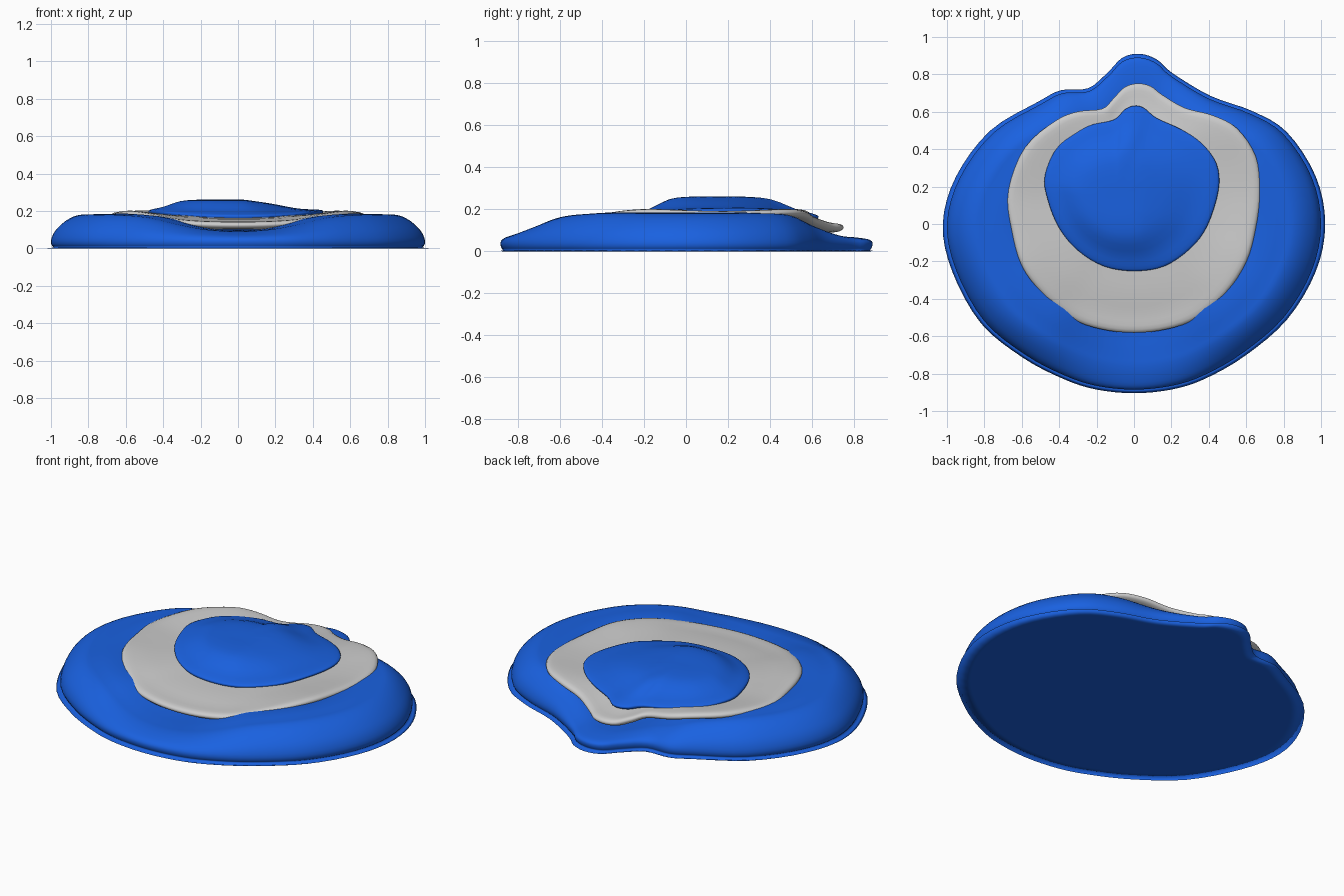
import bpy, bmesh
from mathutils import Vector


def spline(pts, n, closed):
    """Catmull-Rom curve through points, n steps per span."""
    p = [Vector(q) for q in pts]
    m = len(p)
    get = (lambda i: p[i % m]) if closed else (lambda i: p[max(0, min(m - 1, i))])
    out = []
    for i in range(m if closed else m - 1):
        a, b, c, d = (get(i + k) for k in (-1, 0, 1, 2))
        for s in range(n):
            t = s / n
            out.append(0.5 * (2 * b + (c - a) * t + (2 * a - 5 * b + 4 * c - d) * t * t
                              + (3 * b - a - 3 * c + d) * t ** 3))
    if not closed:
        out.append(p[-1].copy())
    return out


def layer(name, outline, centre, rings, tilt=0.0, mat=None):
    """Closed slab. Outline = x, y, rim height.
    Rings = scale about centre, weight of rim height, other height, offset."""
    rim = spline(outline, 4, True)
    prof = spline(rings, 3, False)
    bm = bmesh.new()
    loops = []
    for s, a, c, d in prof[1:-1]:
        loop = []
        for p in rim:
            x = centre[0] + (p.x - centre[0]) * s
            y = centre[1] + (p.y - centre[1]) * s
            z = a * p.z + (1 - a) * c + d - tilt * max(0, x - .03) * (1 - a)
            loop.append(bm.verts.new((x, y, max(0, z))))
        loops.append(loop)
    n = len(rim)
    for lo, hi in zip(loops, loops[1:]):
        for i in range(n):
            j = (i + 1) % n
            bm.faces.new((lo[i], lo[j], hi[j], hi[i]))
    # close with a centre vertex below and above
    for loop, ring in ((loops[0], prof[0]), (loops[-1], prof[-1])):
        v = bm.verts.new((centre[0], centre[1], ring[2]))
        for i in range(n):
            bm.faces.new((loop[i], loop[(i + 1) % n], v))
    bmesh.ops.recalc_face_normals(bm, faces=bm.faces)
    for f in bm.faces:
        f.smooth = True
    me = bpy.data.meshes.new(name)
    bm.to_mesh(me)
    bm.free()
    ob = bpy.data.objects.new(name, me)
    bpy.context.collection.objects.link(ob)
    if mat:
        me.materials.append(mat)
    return ob


blue = bpy.data.materials.new("blue")
blue.diffuse_color = (0.01, 0.12, 0.75, 1)

# lower blue layer with sagging front and back lip
layer("base_layer", [
    (0, -.885, .09), (.2, -.865, .10), (.37, -.81, .125), (.58, -.69, .165),
    (.8, -.5, .18), (.95, -.25, .18), (1, 0, .18), (.95, .25, .18),
    (.8, .48, .18), (.62, .59, .17), (.4, .67, .135), (.2, .79, .085),
    (.12, .86, .072), (.03, .89, .07), (-.06, .87, .07), (-.14, .79, .075),
    (-.24, .71, .09), (-.38, .7, .12), (-.5, .64, .15), (-.75, .49, .18),
    (-.93, .25, .18), (-1, 0, .18), (-.95, -.25, .18), (-.8, -.52, .18),
    (-.58, -.7, .165), (-.37, -.81, .125), (-.2, -.865, .10)],
    (0, 0), [
    (0, 0, 0, 0), (.94, 0, 0, 0), (.985, 0, .005, 0), (1, 0, .04, 0),
    (.975, .36, .05, 0), (.92, .75, .05, 0), (.86, .97, .05, 0), (.8, 1, .05, 0),
    (.66, 1, .1, 0), (.4, .4, .1, 0), (0, 0, .1, 0)], mat=blue)

# grey middle layer
layer("middle_layer", [
    (0, -.58, .14), (.18, -.56, .143), (.34, -.5, .155), (.49, -.37, .185),
    (.6, -.2, .20), (.65, -.02, .195), (.675, .18, .19), (.65, .36, .195),
    (.55, .51, .20), (.42, .58, .19), (.27, .62, .165), (.15, .69, .14),
    (.09, .735, .132), (.02, .75, .13), (-.05, .73, .132), (-.11, .67, .145),
    (-.17, .615, .165), (-.3, .6, .185), (-.42, .55, .20), (-.58, .41, .20),
    (-.675, .18, .19), (-.655, -.02, .195), (-.6, -.22, .20), (-.49, -.37, .185),
    (-.34, -.5, .155), (-.18, -.56, .143)],
    (0, .08), [
    (0, 0, .12, 0), (.7, .8, .12, -.03), (.93, 1, .12, -.04), (1, 1, .12, -.022),
    (.975, 1, .17, 0), (.85, .85, .17, 0), (.6, .3, .17, 0), (0, 0, .17, 0)])

# domed blue top layer
layer("top_layer", [
    (0, -.25, .18), (.16, -.225, .183), (.3, -.13, .19), (.39, -.01, .2),
    (.45, .18, .205), (.44, .32, .205), (.36, .43, .2), (.25, .505, .19),
    (.12, .565, .18), (.05, .62, .175), (0, .63, .175), (-.05, .61, .175),
    (-.11, .555, .18), (-.25, .52, .19), (-.4, .42, .2), (-.475, .26, .205),
    (-.46, .13, .205), (-.4, -.02, .2), (-.3, -.14, .19), (-.16, -.225, .183)],
    (-.1, .13), [
    (0, 0, .17, 0), (.6, .5, .17, -.02), (.94, 1, .17, -.025), (1, 1, .17, -.014),
    (.975, 1, .26, 0), (.8, .72, .26, 0), (.55, .15, .26, 0), (.3, 0, .26, 0),
    (0, 0, .26, 0)], tilt=.12, mat=blue)
